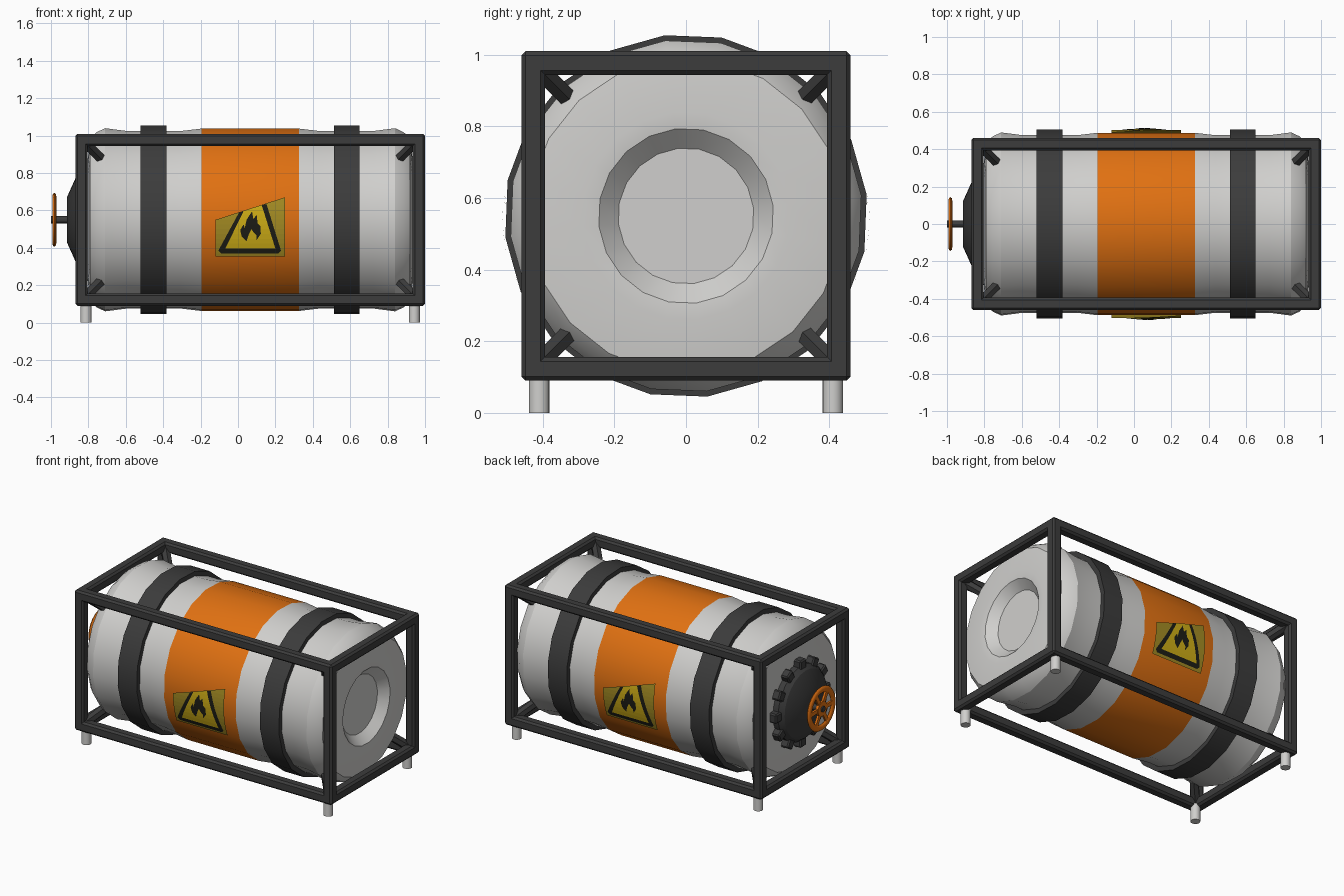
import bpy, bmesh, math
from mathutils import Vector, Matrix

if "Cube" in bpy.data.objects:
    bpy.data.objects.remove(bpy.data.objects["Cube"])

CX, CZ = 0.065, 0.55          # middle of the frame along x, height of the tank axis


def mat(name, rgb):
    m = bpy.data.materials.new(name)
    m.diffuse_color = (*rgb, 1)
    m.use_nodes = True
    m.node_tree.nodes["Principled BSDF"].inputs["Base Color"].default_value = m.diffuse_color
    return m


DARK = mat("dark grey metal", (0.045, 0.045, 0.045))
WHITE = mat("light grey paint", (0.63, 0.625, 0.61))
ORANGE = mat("orange paint", (0.75, 0.165, 0.006))
OLIVE = mat("dull yellow plate", (0.37, 0.26, 0.017))
YELLOW = mat("bright yellow", (0.62, 0.42, 0.008))
BLACK = mat("sign black", (0.012, 0.012, 0.008))


def finish(name, bm, *mats, smooth=None):
    me = bpy.data.meshes.new(name)
    bm.to_mesh(me)
    bm.free()
    ob = bpy.data.objects.new(name, me)
    bpy.context.collection.objects.link(ob)
    for m in mats:
        me.materials.append(m)
    if smooth:
        bpy.ops.object.select_all(action='DESELECT')
        ob.select_set(True)
        bpy.context.view_layer.objects.active = ob
        bpy.ops.object.shade_smooth_by_angle(angle=math.radians(smooth))
    return ob


def lathe(profile, sides, phase=0.0):
    """Revolve (x, radius) points around the tank axis."""
    bm = bmesh.new()
    rings = []
    for x, r in profile:
        rings.append([bm.verts.new((x, r * math.cos(a), CZ + r * math.sin(a)))
                      for a in (phase + math.tau * i / sides for i in range(sides))])
    for a, b in zip(rings, rings[1:]):
        for i in range(sides):
            j = (i + 1) % sides
            bm.faces.new((a[i], a[j], b[j], b[i]))
    if profile[0] != profile[-1]:
        bm.faces.new(rings[0])
        bm.faces.new(rings[-1])
    bmesh.ops.remove_doubles(bm, verts=bm.verts, dist=1e-5)
    bmesh.ops.recalc_face_normals(bm, faces=bm.faces)
    return bm


def box(bm, centre, size, bevel=0.0, rot=None):
    m = Matrix.Translation(centre) @ (rot or Matrix()) @ Matrix.Diagonal((*size, 1))
    vs = bmesh.ops.create_cube(bm, size=1, matrix=m)['verts']
    if bevel:
        es = list({e for v in vs for e in v.link_edges})
        bmesh.ops.bevel(bm, geom=es, offset=bevel, segments=1, affect='EDGES')


# Tank body: half profile mirrored about CX, orange in the middle
PHASE = math.radians(6.7)
half = [(0.26, 0.491), (0.37, 0.478), (0.66, 0.478), (0.775, 0.493), (0.82, 0.472),
        (0.855, 0.44), (0.873, 0.29), (0.868, 0.245), (0.815, 0.19)]
profile = [(CX - u, r) for u, r in reversed(half)] + [(CX + u, r) for u, r in half]
bm = lathe(profile, 20, PHASE)
for f in bm.faces:
    c = f.calc_center_median()
    f.material_index = int(abs(c.x - CX) < 0.2)
finish("tank_body", bm, WHITE, ORANGE, smooth=30)

# Two strap bands
for name, s in (("left_strap", -1), ("right_strap", 1)):
    a, b = CX + s * 0.447, CX + s * 0.585
    loop = [(a, 0.47), (a, 0.508), (b, 0.508), (b, 0.47), (a, 0.47)]
    finish(name, lathe(loop, 20, PHASE), DARK, smooth=30)

# Frame: twelve chamfered bars
T = 0.066
HX, HY, HZ = 0.935 - T / 2, 0.46 - T / 2, 0.46 - T / 2
bm = bmesh.new()
for s in (-1, 1):
    for t in (-1, 1):
        box(bm, (CX, s * HY, CZ + t * HZ), (2 * HX + T, T, T), 0.012)
        box(bm, (CX + s * HX, 0, CZ + t * HZ), (T, 2 * HY + T, T), 0.012)
        box(bm, (CX + s * HX, t * HY, CZ), (T, T, 2 * HZ + T), 0.012)
finish("frame", bm, DARK)

# Diagonal corner braces and feet
braces, feet = bmesh.new(), bmesh.new()
for sx in (-1, 1):
    for sy in (-1, 1):
        for sz in (-1, 1):
            d = Vector((sx, sy, sz)).normalized()
            p = Vector((CX + sx * 0.835, sy * 0.365, CZ + sz * 0.365))
            m = Matrix.Translation(p) @ d.to_track_quat('Z', 'Y').to_matrix().to_4x4()
            bmesh.ops.create_cone(braces, cap_ends=True, segments=6, radius1=0.029,
                                  radius2=0.029, depth=0.16, matrix=m)
        bmesh.ops.create_cone(feet, cap_ends=True, segments=16, radius1=0.029, radius2=0.029,
                              depth=0.11, matrix=Matrix.Translation(
                                  (CX + sx * 0.878, sy * 0.41, 0.055)))
finish("corner_braces", braces, DARK)
finish("feet", feet, WHITE, smooth=30)

# Hatch on the left end, with lugs round its edge
finish("hatch_cover", lathe([(-0.75, 0.245), (-0.84, 0.245), (-0.87, 0.22), (-0.915, 0.12)], 24),
       DARK, smooth=25)
bm = bmesh.new()
for i in range(12):
    a = math.tau * i / 12
    box(bm, (-0.82, 0.25 * math.cos(a), CZ + 0.25 * math.sin(a)), (0.07, 0.07, 0.062), 0.008,
        Matrix.Rotation(a, 4, 'X'))
finish("hatch_lugs", bm, DARK)

# Hand wheel: shaft, rim, hub and spokes
finish("wheel_shaft", lathe([(-0.90, 0.019), (-1.0, 0.019)], 12), DARK, smooth=30)
WX = -0.982
rim = [(WX + 0.011 * math.cos(t), 0.123 + 0.021 * math.sin(t))
       for t in (math.tau * i / 8 for i in range(8))]
finish("wheel_rim", lathe(rim + rim[:1], 24), ORANGE, smooth=50)
finish("wheel_hub", lathe([(WX - 0.01, 0.048), (WX + 0.01, 0.048)], 16), ORANGE, smooth=30)
bm = bmesh.new()
for i in range(6):
    a = math.tau * i / 6
    box(bm, (WX, 0.075 * math.cos(a), CZ + 0.075 * math.sin(a)), (0.014, 0.08, 0.026), 0,
        Matrix.Rotation(a, 4, 'X'))
finish("wheel_spokes", bm, ORANGE)


# Warning signs: flat shapes (x, z) wrapped round the tank, front and back
def decal(name, pts, radius, material):
    for side in ("front", "back"):
        bm = bmesh.new()
        f = bm.faces.new([bm.verts.new((x, 0, z)) for x, z in pts])
        if f.normal.y > 0:
            f.normal_flip()
        bmesh.ops.triangulate(bm, faces=bm.faces)
        for k in range(12):
            bmesh.ops.bisect_plane(bm, geom=bm.verts[:] + bm.edges[:] + bm.faces[:],
                                   plane_co=(0, 0, 0.37 + 0.026 * k), plane_no=(0, 0, 1))
        for v in bm.verts:
            v.co.y = -math.sqrt(radius ** 2 - (v.co.z - CZ) ** 2)
        bm.normal_update()
        for fc in bm.faces:
            if fc.normal.y > 0:
                fc.normal_flip()
        if side == "back":
            bmesh.ops.rotate(bm, verts=bm.verts, cent=(CX, 0, 0),
                             matrix=Matrix.Rotation(math.pi, 3, 'Z'))
        finish(f"{side}_{name}", bm, material)


decal("sign_plate", [(-0.12, 0.355), (0.25, 0.355), (0.25, 0.67), (-0.12, 0.55)], 0.503, OLIVE)
decal("sign_border", [(-0.105, 0.385), (-0.09, 0.37), (0.215, 0.37), (0.23, 0.385),
                      (0.152, 0.635), (0.005, 0.588)], 0.506, BLACK)
decal("sign_triangle", [(-0.068, 0.396), (0.2, 0.396), (0.127, 0.628), (0.03, 0.597)],
      0.509, YELLOW)
decal("sign_flame", [(0.045, 0.435), (0.02, 0.46), (0.012, 0.495), (0.03, 0.525), (0.036, 0.505),
                     (0.046, 0.55), (0.075, 0.595), (0.082, 0.555), (0.1, 0.575), (0.105, 0.53),
                     (0.12, 0.515), (0.122, 0.475), (0.098, 0.44), (0.1, 0.465), (0.085, 0.48),
                     (0.072, 0.5), (0.055, 0.465)], 0.512, BLACK)
